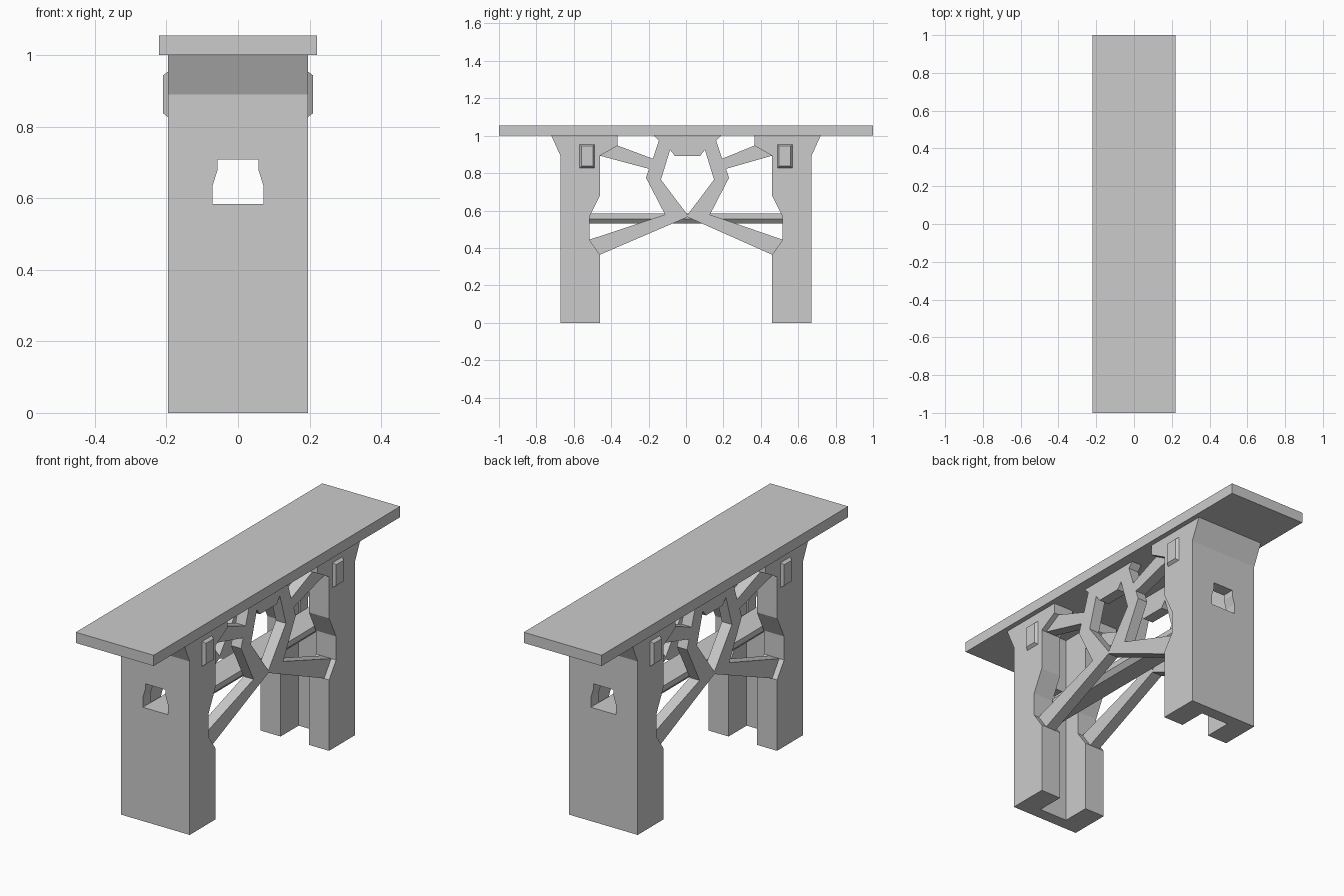
import bpy, bmesh

if "Cube" in bpy.data.objects:
    bpy.data.objects.remove(bpy.data.objects["Cube"])


def prism(name, pts, axis, a, b):
    """Extrude a 2D outline along an axis: 'x' takes (y, z) points, 'y' takes (x, z)."""
    def place(p, t):
        return (t, p[0], p[1]) if axis == 'x' else (p[0], t, p[1])
    bm = bmesh.new()
    lo = [bm.verts.new(place(p, a)) for p in pts]
    hi = [bm.verts.new(place(p, b)) for p in pts]
    n = len(pts)
    bm.faces.new(lo)
    bm.faces.new(hi[::-1])
    for i in range(n):
        j = (i + 1) % n
        bm.faces.new((lo[j], lo[i], hi[i], hi[j]))
    bmesh.ops.recalc_face_normals(bm, faces=bm.faces)
    me = bpy.data.meshes.new(name)
    bm.to_mesh(me)
    bm.free()
    ob = bpy.data.objects.new(name, me)
    bpy.context.collection.objects.link(ob)
    return ob


def rect(u0, u1, v0, v1):
    return [(u0, v0), (u1, v0), (u1, v1), (u0, v1)]


def cut(ob, cutter):
    mod = ob.modifiers.new("cut", 'BOOLEAN')
    mod.operation = 'DIFFERENCE'
    mod.solver = 'EXACT'
    mod.object = cutter
    bpy.context.view_layer.objects.active = ob
    bpy.ops.object.modifier_apply(modifier=mod.name)
    bpy.data.objects.remove(cutter)


# Table top
prism("table_top", rect(-1, 1, 1.0, 1.055), 'x', -0.221, 0.221)

# Outlines
leg_profile = [(.46, 0), (.67, 0), (.67, .89), (.72, 1), (.365, 1), (.365, .947),
               (.46, .893), (.46, .68), (.517, .565), (.517, .444), (.46, .364)]
half_window = [(.057, .708), (.057, .68), (.071, .635), (.071, .584)]
window = half_window + [(-x, z) for x, z in half_window[::-1]]
MID = .008
half_frame = [(MID, 1), (-.17, 1), (-.145, .973), (-.177, .877), (-.365, .947),
              (-.46, .893), (-.198, .823), (-.214, .775), (-.112, .578),
              (-.517, .444), (-.46, .364), (MID, .565), (MID, .577),
              (-.134, .765), (-.085, .925), (-.06, .892), (MID, .892)]

for s, end in ((-1, "front"), (1, "back")):
    # Leg: solid slab, hollowed to a U channel on the inside, window in the outer wall
    leg = prism(end + "_leg", [(s * y, z) for y, z in leg_profile], 'x', -.195, .195)
    cut(leg, prism("channel_cutter", rect(-.08, .08, -.1, 1.1), 'y', s * .3, s * .606))
    cut(leg, prism("window_cutter", window, 'y', s * .55, s * .8))

    for t, side in ((-1, "left"), (1, "right")):
        # Wedge end of the through-pegs on the leg sides
        peg = prism(f"{end}_{side}_peg", rect(s * .485, s * .572, .823, .958), 'x',
                    t * .19, t * .209)
        for v in peg.data.vertices:
            if abs(v.co.x) > .2:
                v.co.y += .013 if v.co.y < s * .528 else -.013
                v.co.z += .014 if v.co.z < .89 else -.014

        # Half of the angular brace frame; its centre sits slightly off the middle
        pts = half_frame
        if s > 0:
            pts = [(-y if y < -.3 else 2 * MID - y, z) for y, z in half_frame]
        prism(f"{end}_{side}_brace", pts, 'x', t * .11, t * .167)

# Central stretcher with chamfered underside
prism("stretcher", [(-.071, .584), (-.071, .556), (-.05, .532),
                    (.05, .532), (.071, .556), (.071, .584)], 'y', -.607, .607)
